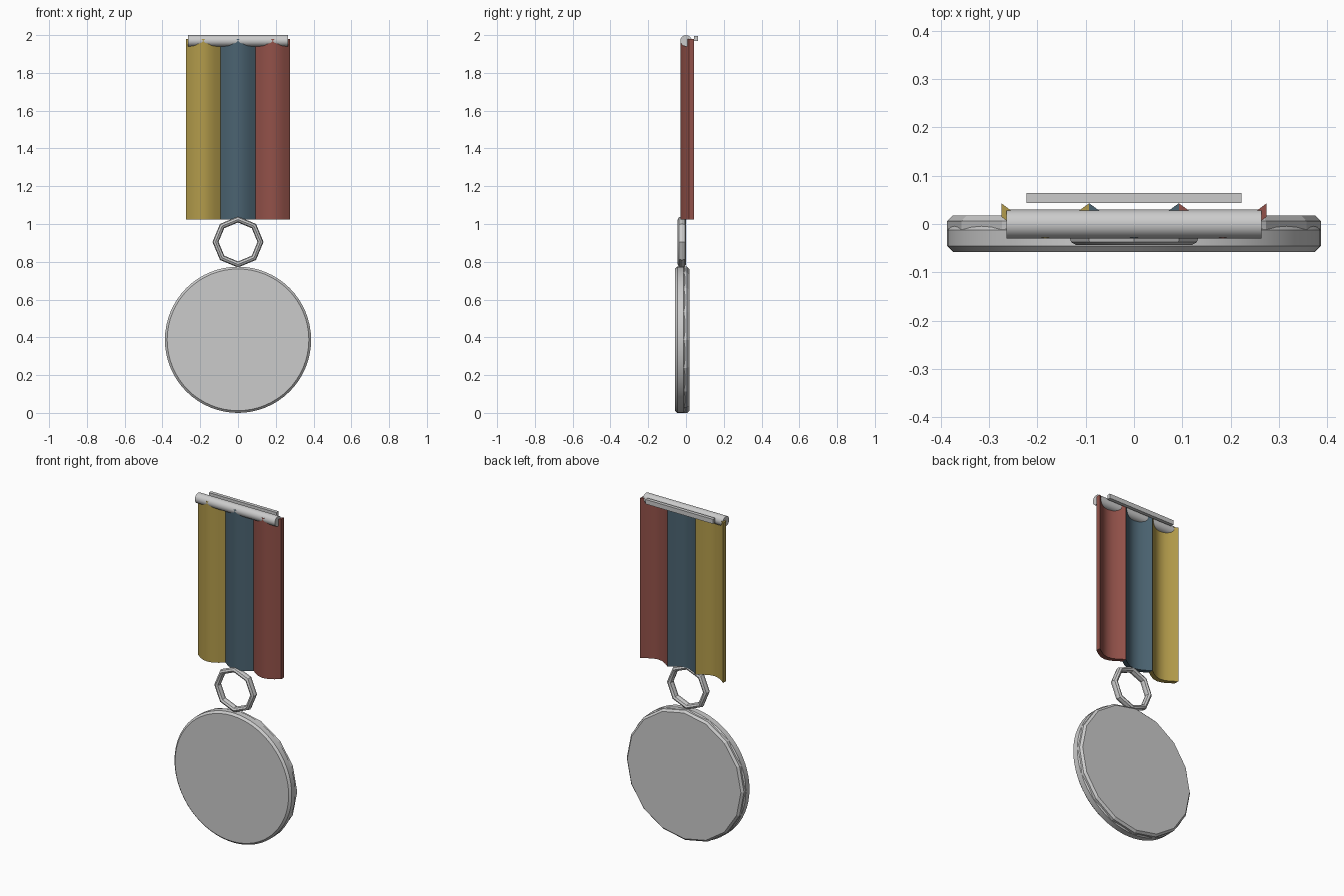
import bpy, bmesh, math

if "Cube" in bpy.data.objects:
    bpy.data.objects.remove(bpy.data.objects["Cube"])


def make_object(name, bm, color=None, smooth=False):
    bmesh.ops.recalc_face_normals(bm, faces=bm.faces)
    mesh = bpy.data.meshes.new(name)
    bm.to_mesh(mesh)
    bm.free()
    obj = bpy.data.objects.new(name, mesh)
    bpy.context.collection.objects.link(obj)
    if color:
        mat = bpy.data.materials.new(name + "_color")
        mat.diffuse_color = (*color, 1)
        mat.use_nodes = True
        mat.node_tree.nodes["Principled BSDF"].inputs["Base Color"].default_value = mat.diffuse_color
        mesh.materials.append(mat)
    if smooth:
        bpy.ops.object.select_all(action='DESELECT')
        obj.select_set(True)
        bpy.context.view_layer.objects.active = obj
        bpy.ops.object.shade_smooth_by_angle(angle=math.radians(30))
    return obj


def loft(name, loops, color=None, smooth=False, cyclic=False):
    """Skin a row of closed loops, capping the ends unless cyclic."""
    bm = bmesh.new()
    rows = [[bm.verts.new(p) for p in loop] for loop in loops]
    pairs = list(zip(rows, rows[1:]))
    if cyclic:
        pairs.append((rows[-1], rows[0]))
    for a, b in pairs:
        for i in range(len(a)):
            j = (i + 1) % len(a)
            bm.faces.new((a[i], a[j], b[j], b[i]))
    if not cyclic:
        bm.faces.new(rows[0])
        bm.faces.new(rows[-1])
    return make_object(name, bm, color, smooth)


def disc(name, y0, y1, sides, radius=0.387, bevel=0.012, smooth=False):
    profile = [(radius - bevel, y0), (radius, y0 + bevel),
               (radius, y1 - bevel), (radius - bevel, y1)]
    angles = [math.tau * i / sides for i in range(sides)]
    loft(name, [[(r * math.cos(a), y, 0.387 + r * math.sin(a)) for a in angles]
                for r, y in profile], smooth=smooth)


# Medal: a round front disc overlapping a coarser backing disc
disc("medal_front", -0.058, 0.0, 64, smooth=True)
disc("medal_back", -0.034, 0.018, 16)

# Low-poly suspension ring
ring = []
for i in range(8):
    a = math.tau * i / 8
    loop = []
    for k in range(8):
        b = math.tau * k / 8
        r = 0.119 + 0.016 * math.cos(b)
        loop.append((r * math.cos(a), -0.022 + 0.022 * math.sin(b),
                     0.905 + r * math.sin(a)))
    ring.append(loop)
loft("suspension_ring", ring, cyclic=True, smooth=True)

# Ribbon: three stripes, each bulging towards the front
stripes = [("ribbon_left", -0.275, -0.093, (0.45, 0.33, 0.07)),
           ("ribbon_middle", -0.093, 0.093, (0.07, 0.125, 0.165)),
           ("ribbon_right", 0.093, 0.275, (0.29, 0.083, 0.067))]
for name, x0, x1, color in stripes:
    front = []
    for i in range(7):
        t = i / 6
        front.append((x0 + (x1 - x0) * t, 0.015 - 0.045 * math.sin(math.pi * t)))
    section = front + [(x, y + 0.028) for x, y in reversed(front)]
    loft(name, [[(x, y, z) for x, y in section] for z in (1.025, 1.98)],
         color, smooth=True)

# Round hanger bar across the top
loft("hanger_bar", [[(x, 0.03 * math.cos(math.tau * k / 16),
                      1.97 + 0.03 * math.sin(math.tau * k / 16)) for k in range(16)]
                    for x in (-0.264, 0.264)], smooth=True)

# Flat pin bar behind the ribbon
loft("pin_bar", [[(x, y, z) for y, z in ((0.043, 1.968), (0.064, 1.968),
                                         (0.064, 1.995), (0.043, 1.995))]
                 for x in (-0.223, 0.223)])
